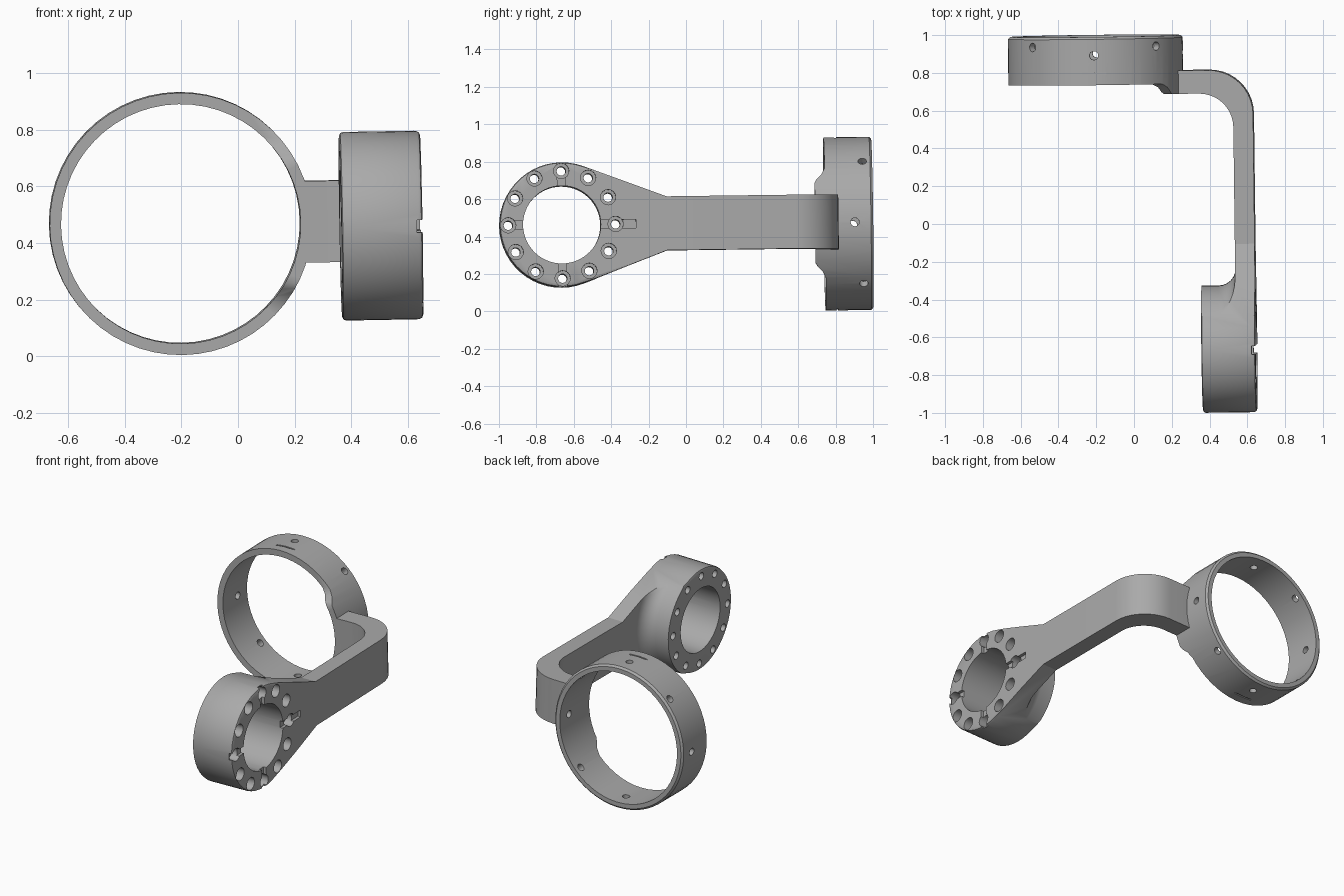
import bpy, bmesh
from math import pi, sin, cos, atan2, acos, hypot
from mathutils import Matrix, Vector, Euler

if "Cube" in bpy.data.objects:
    bpy.data.objects.remove(bpy.data.objects["Cube"])

grey = bpy.data.materials.new("plain grey")
grey.use_nodes = True
grey.diffuse_color = (0.4, 0.4, 0.4, 1)
grey.node_tree.nodes["Principled BSDF"].inputs["Base Color"].default_value = (0.4, 0.4, 0.4, 1)


def finish(bm, name):
    bmesh.ops.recalc_face_normals(bm, faces=bm.faces)
    mesh = bpy.data.meshes.new(name)
    bm.to_mesh(mesh)
    bm.free()
    mesh.materials.append(grey)
    ob = bpy.data.objects.new(name, mesh)
    bpy.context.collection.objects.link(ob)
    return ob


def prism(name, points, depth, round_rim=None):
    """Extrude a closed outline of 3D points along the depth vector."""
    bm = bmesh.new()
    face = bm.faces.new([bm.verts.new(p) for p in points])
    ext = bmesh.ops.extrude_face_region(bm, geom=[face], use_keep_orig=True)
    bmesh.ops.translate(bm, vec=depth, verts=[g for g in ext["geom"] if isinstance(g, bmesh.types.BMVert)])
    bmesh.ops.recalc_face_normals(bm, faces=bm.faces)
    if round_rim:
        way = Vector(depth).normalized()
        rim = [e for e in bm.edges if all(round_rim(v.co) for v in e.verts)
               and abs((e.verts[0].co - e.verts[1].co).normalized().dot(way)) < 0.5]
        bmesh.ops.bevel(bm, geom=rim, offset=0.014, segments=2, affect='EDGES', profile=0.5)
    return finish(bm, name)


def lathe(name, profile, centre, along_x, steps=56):
    """Spin a closed (radius, distance) profile around the x or y axis."""
    bm = bmesh.new()
    rings = []
    for i in range(steps):
        a = 2 * pi * i / steps
        ring = []
        for r, d in profile:
            p = (d, r * cos(a), r * sin(a)) if along_x else (r * cos(a), d, r * sin(a))
            ring.append(bm.verts.new(Vector(p) + Vector(centre)))
        rings.append(ring)
    n = len(profile)
    for i in range(steps):
        a, b = rings[i], rings[(i + 1) % steps]
        for j in range(n):
            bm.faces.new((a[j], a[(j + 1) % n], b[(j + 1) % n], b[j]))
    return finish(bm, name)


def cylinder(start, direction, radius, length, steps=16):
    bm = bmesh.new()
    way = Vector(direction).normalized()
    place = Matrix.Translation(Vector(start) + way * length / 2) @ way.to_track_quat('Z', 'Y').to_matrix().to_4x4()
    bmesh.ops.create_cone(bm, cap_ends=True, segments=steps, radius1=radius, radius2=radius, depth=length, matrix=place)
    return finish(bm, "cutter")


def box(centre, size, angle=0):
    """Box, turned around the x axis through its own centre."""
    bm = bmesh.new()
    m = Matrix.Translation(centre) @ Matrix.Rotation(angle, 4, 'X') @ Matrix.Diagonal((*size, 1))
    bmesh.ops.create_cube(bm, size=1, matrix=m)
    return finish(bm, "cutter")


def combine(ob, tool, operation='DIFFERENCE'):
    mod = ob.modifiers.new("combine", 'BOOLEAN')
    mod.object, mod.operation, mod.solver = tool, operation, 'EXACT'
    bpy.context.view_layer.objects.active = ob
    bpy.ops.object.modifier_apply(modifier=mod.name)
    bpy.data.objects.remove(tool)


# Main sizes, with the part lying level around z = 0
ring_x, ring_r, ring_in = -0.193, 0.463, 0.423
hub_y, hub_r, bore = -0.671, 0.333, 0.208
inner_x, outer_x, hub_x = 0.535, 0.64, 0.354
arm_half, arm_y = 0.144, -0.11

# Clamp ring, with the front cut back except for a raised pad beside the arm
front, pad, back = 0.743, 0.688, 0.998
ring = lathe("clamp_ring", [(ring_in, pad), (ring_r, pad), (ring_r, back - 0.012),
                            (ring_r - 0.012, back), (ring_in, back)], (ring_x, 0, 0), False)
combine(ring, box((-0.5, front - 0.2, 0), (1.1, 0.4, 2)))
for side in (1, -1):
    outline = [(0, 0.6, 0.215 * side), (0, pad, 0.215 * side), (0, pad + 0.012, 0.235 * side),
               (0, front - 0.017, 0.26 * side), (0, front, 0.295 * side),
               (0, front, 0.6 * side), (0, 0.6, 0.6 * side)]
    combine(ring, prism("cutter", outline, (0.5, 0, 0)))
    # Shallow witness slit
    combine(ring, box((ring_x, 0.805, side * ring_r), (0.13, 0.01, 0.016)))
for i in range(8):
    a = i * pi / 4
    y = 0.945 if i % 2 else 0.9
    combine(ring, cylinder((ring_x + 0.38 * cos(a), y, 0.38 * sin(a)), (cos(a), 0, sin(a)), 0.023, 0.13))

# Bearing hub: flared turned body trimmed to a teardrop outline
flare = [(0.34 + 0.09 * (1 - cos(t * pi / 12)), inner_x - 0.09 + 0.09 * sin(t * pi / 12)) for t in range(7)]
hub = lathe("bearing_hub", [(bore, hub_x - 0.05), (0.34, hub_x - 0.05)] + flare +
            [(0.8, inner_x), (0.8, outer_x + 0.05), (bore, outer_x + 0.05)], (0, hub_y, 0), True)
dy = arm_y - hub_y
tangent = atan2(arm_half, dy) + acos(hub_r / hypot(dy, arm_half))
steps = 32
teardrop = [(hub_x, arm_y, -arm_half), (hub_x, arm_y, arm_half)]
for i in range(steps + 1):
    a = tangent + (2 * pi - 2 * tangent) * i / steps
    teardrop.append((hub_x, hub_y + hub_r * cos(a), hub_r * sin(a)))
combine(hub, prism("trim", teardrop, (outer_x - hub_x, 0, 0), lambda p: p.y < arm_y - 0.2), 'INTERSECT')

# Counterbored bolt circle
for i in range(12):
    a = i * pi / 6
    y, z = hub_y + 0.287 * cos(a), 0.287 * sin(a)
    combine(hub, cylinder((hub_x - 0.1, y, z), (1, 0, 0), 0.024, 0.5))
    combine(hub, cylinder((outer_x - 0.06, y, z), (1, 0, 0), 0.041, 0.2))

# Four key slots, the one towards the arm being longest
for i in range(4):
    a = i * pi / 2
    far = 0.395 if i == 0 else 0.345
    mid = (far + 0.18) / 2
    combine(hub, box((outer_x, hub_y + mid * cos(a), mid * sin(a)), (0.04, far - 0.18, 0.044), a))

# Bent flat arm
bend = [(0.235, 0.811)]
bend += [(0.405 + 0.235 * sin(t * pi / 20), 0.576 + 0.235 * cos(t * pi / 20)) for t in range(11)]
bend += [(outer_x, arm_y), (inner_x, arm_y)]
bend += [(0.355 + 0.18 * cos(t * pi / 20), 0.508 + 0.18 * sin(t * pi / 20)) for t in range(11)]
bend += [(0.235, 0.688)]
arm = prism("bent_arm", [(x, y, -arm_half) for x, y in bend], (0, 0, 2 * arm_half))

# Slight overall lean, then stand on the ground
lean = Matrix.Translation((0, 0, 0.461)) @ Euler((0.013, -0.018, 0.012)).to_matrix().to_4x4()
bpy.ops.object.select_all(action='DESELECT')
for ob in (ring, hub, arm):
    ob.data.transform(lean)
    ob.select_set(True)
bpy.context.view_layer.objects.active = hub
bpy.ops.object.shade_smooth_by_angle(angle=0.6)
